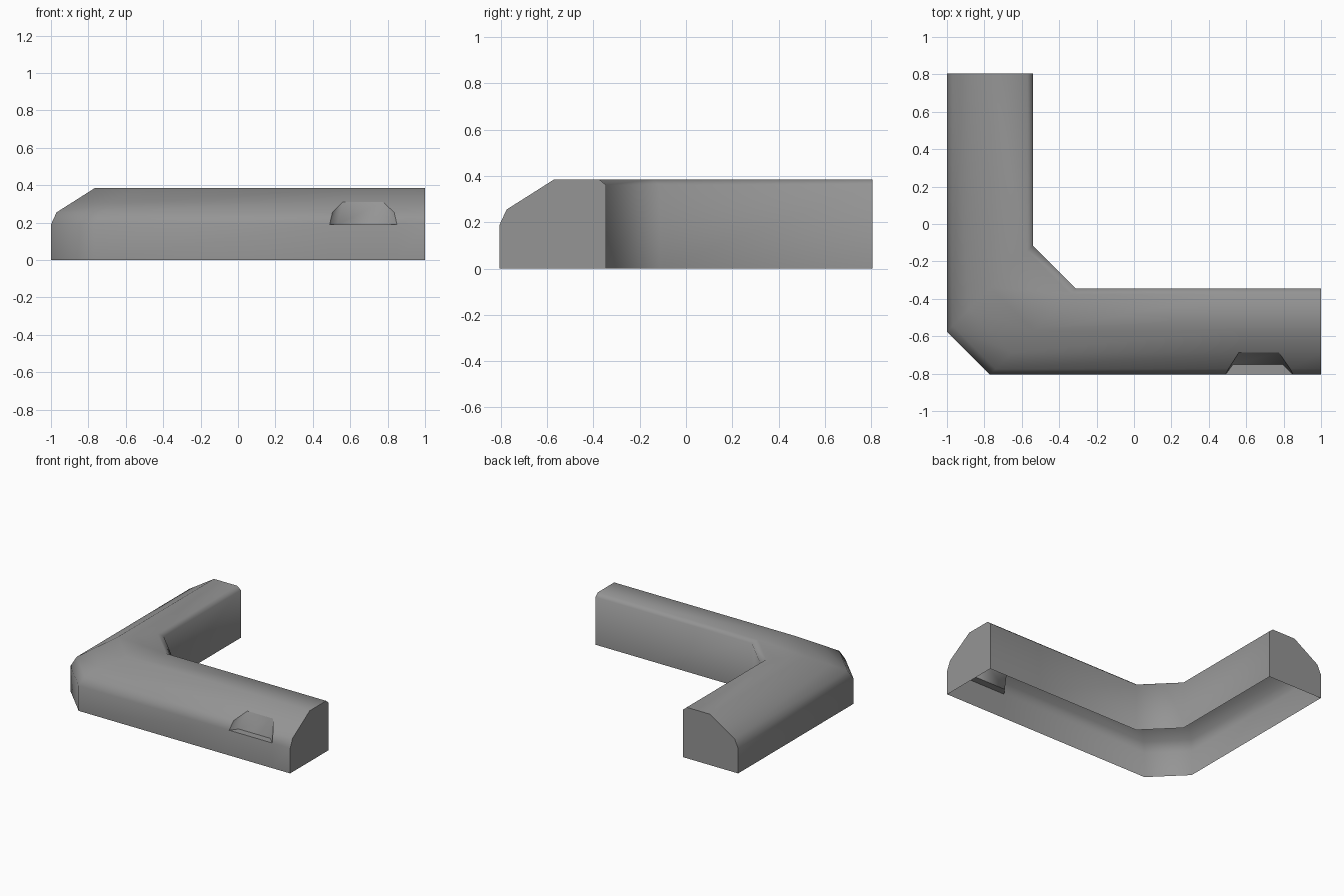
import bpy
import bmesh
import math

cube = bpy.data.objects.get("Cube")
if cube:
    bpy.data.objects.remove(cube, do_unlink=True)

# Single flat grey
grey = bpy.data.materials.new("mid_grey")
grey.use_nodes = True
COLOUR = (0.3, 0.3, 0.3, 1)
grey.diffuse_color = COLOUR
bsdf = grey.node_tree.nodes["Principled BSDF"]
bsdf.inputs["Base Color"].default_value = COLOUR

# Cross-section: distance inward from the outer wall, and height
PROFILE = [(0, 0), (0, 0.19), (0.03, 0.255), (0.117, 0.31),
           (0.235, 0.385), (0.43, 0.385), (0.46, 0.36), (0.46, 0)]
FRONT = -0.805

# Window recess edges, one x per profile point
RECESS_LEFT = [0.49, 0.49, 0.505, 0.56] + [0.56] * 4
RECESS_RIGHT = [0.85, 0.85, 0.835, 0.775] + [0.775] * 4

bm = bmesh.new()


def section(place):
    """Place the cross-section; place(i, d) gives x and y."""
    return [bm.verts.new((*place(i, d), z)) for i, (d, z) in enumerate(PROFILE)]


# Sections along the L: back end, two mitres, recess edges, right end
rings = [
    section(lambda i, d: (-1 + d, -FRONT)),
    section(lambda i, d: (-1 + d, -0.575 + d)),
    section(lambda i, d: (-0.77 + d, FRONT + d)),
    section(lambda i, d: (RECESS_LEFT[i], FRONT + d)),
    section(lambda i, d: (RECESS_RIGHT[i], FRONT + d)),
    section(lambda i, d: (1, FRONT + d)),
]

# Walls and roof, open underneath, leaving the recess opening free
for r, (a, b) in enumerate(zip(rings, rings[1:])):
    for i in range(len(PROFILE) - 1):
        if r == 3 and i in (1, 2):
            continue
        bm.faces.new((a[i], b[i], b[i + 1], a[i + 1]))

# End caps
bm.faces.new(rings[0])
bm.faces.new(list(reversed(rings[-1])))

# Recess: floor, leaning back wall and two cheeks
left, right = rings[3], rings[4]
back_left = bm.verts.new((0.53, -0.75, 0.19))
back_right = bm.verts.new((0.795, -0.75, 0.19))
recess = [
    bm.faces.new((left[1], right[1], back_right, back_left)),
    bm.faces.new((back_left, back_right, right[3], left[3])),
    bm.faces.new((left[1], back_left, left[3], left[2])),
    bm.faces.new((right[1], right[2], right[3], back_right)),
]

bmesh.ops.recalc_face_normals(bm, faces=bm.faces[:])
for f in bm.faces:
    f.smooth = True

# Keep the recess rim crisp
for f in recess:
    for e in f.edges:
        if any(n not in recess for n in e.link_faces):
            e.smooth = False

mesh = bpy.data.meshes.new("corner_channel")
bm.to_mesh(mesh)
bm.free()
mesh.materials.append(grey)
channel = bpy.data.objects.new("corner_channel", mesh)
bpy.context.collection.objects.link(channel)

# Soft along the channel, sharp at the ends
bpy.ops.object.select_all(action="DESELECT")
channel.select_set(True)
bpy.context.view_layer.objects.active = channel
bpy.ops.object.shade_smooth_by_angle(angle=math.radians(60), keep_sharp_edges=True)
